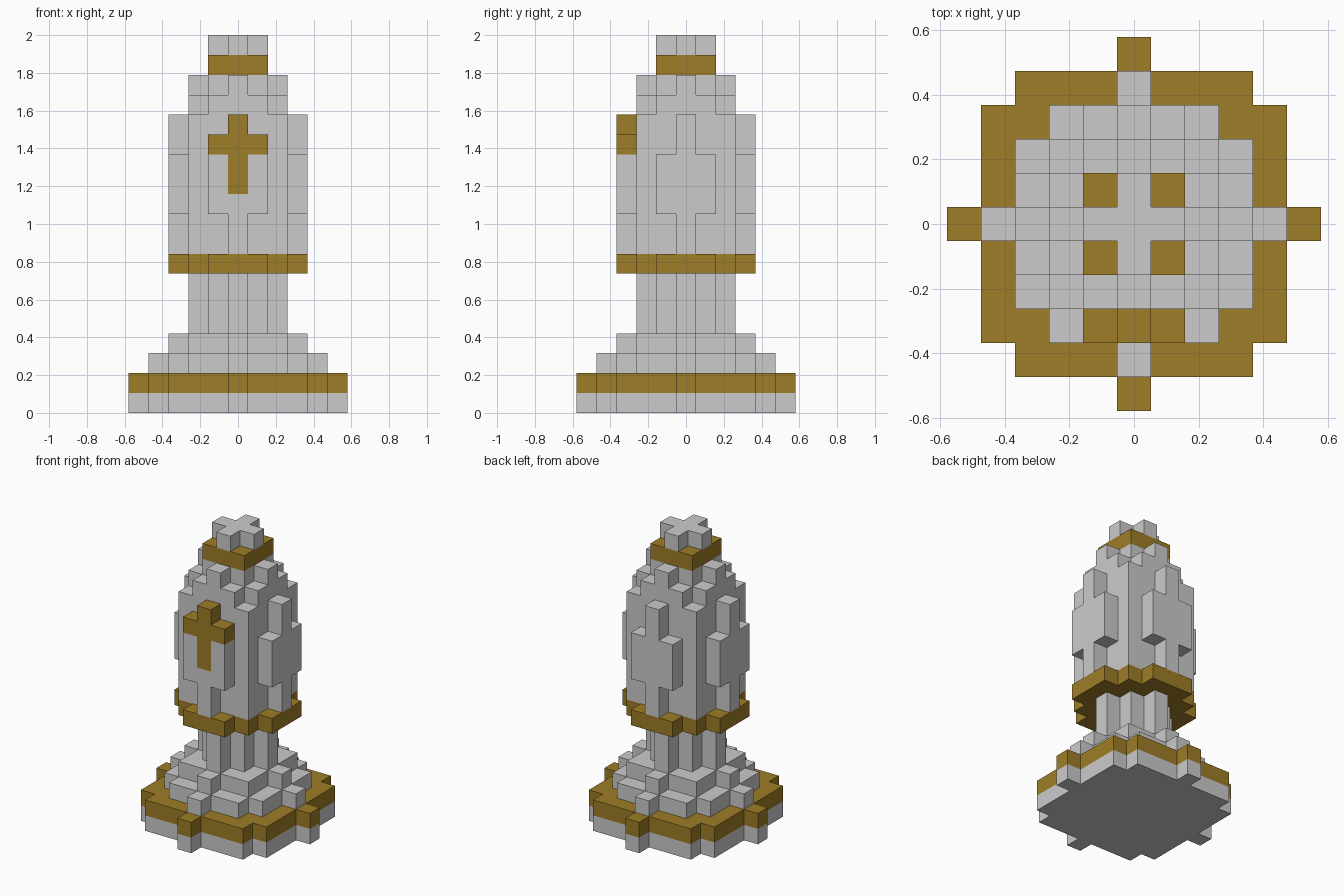
import bpy, bmesh
from mathutils import Vector

if "Cube" in bpy.data.objects:
    bpy.data.objects.remove(bpy.data.objects["Cube"])

V = 2 / 19          # voxel size: the piece is 19 layers tall

gold = bpy.data.materials.new("gold")
gold.diffuse_color = (0.34, 0.205, 0.02, 1)
gold.use_nodes = True
gold.node_tree.nodes["Principled BSDF"].inputs["Base Color"].default_value = gold.diffuse_color

# Stacked round tiers: part name, first layer, last layer, squared radius in voxels
TIERS = [
    ("foot", 0, 0, 25),
    ("foot_band", 1, 1, 25),
    ("base_steps", 2, 2, 16),
    ("base_steps", 3, 3, 9),
    ("stem", 4, 6, 4),
    ("collar_band", 7, 7, 10),
    ("body", 8, 9, 9),
    ("body", 10, 12, 10),
    ("body", 13, 14, 9),
    ("dome", 15, 15, 5),
    ("dome", 16, 16, 4),
    ("top_band", 17, 17, 2),
    ("finial", 18, 18, 1),
]
GOLD_PARTS = {"foot_band", "collar_band", "top_band", "front_cross"}

cells = {}
for name, k0, k1, r2 in TIERS:
    for k in range(k0, k1 + 1):
        for i in range(-5, 6):
            for j in range(-5, 6):
                if i * i + j * j <= r2:
                    cells[i, j, k] = name

# Cross inlaid on the front of the body
for i, k in [(0, 11), (0, 12), (-1, 13), (0, 13), (1, 13), (0, 14)]:
    cells[i, -3, k] = "front_cross"


def build_part(name):
    """Make one part from the exposed sides of its voxels."""
    bm = bmesh.new()
    for (i, j, k), part in cells.items():
        if part != name:
            continue
        centre = Vector((i, j, k + 0.5))
        for axis in range(3):
            for sign in (-1, 1):
                n, u, w = Vector(), Vector(), Vector()
                n[axis] = sign
                if (i + int(n.x), j + int(n.y), k + int(n.z)) in cells:
                    continue
                u[(axis + 1) % 3] = 0.5
                w[(axis + 2) % 3] = 0.5 * sign
                mid = centre + n * 0.5
                corners = (mid - u - w, mid + u - w, mid + u + w, mid - u + w)
                bm.faces.new([bm.verts.new(c * V) for c in corners])
    bmesh.ops.remove_doubles(bm, verts=bm.verts, dist=0.001)
    mesh = bpy.data.meshes.new(name)
    bm.to_mesh(mesh)
    bm.free()
    if name in GOLD_PARTS:
        mesh.materials.append(gold)
    bpy.context.collection.objects.link(bpy.data.objects.new(name, mesh))


for part_name in dict.fromkeys(cells.values()):
    build_part(part_name)
